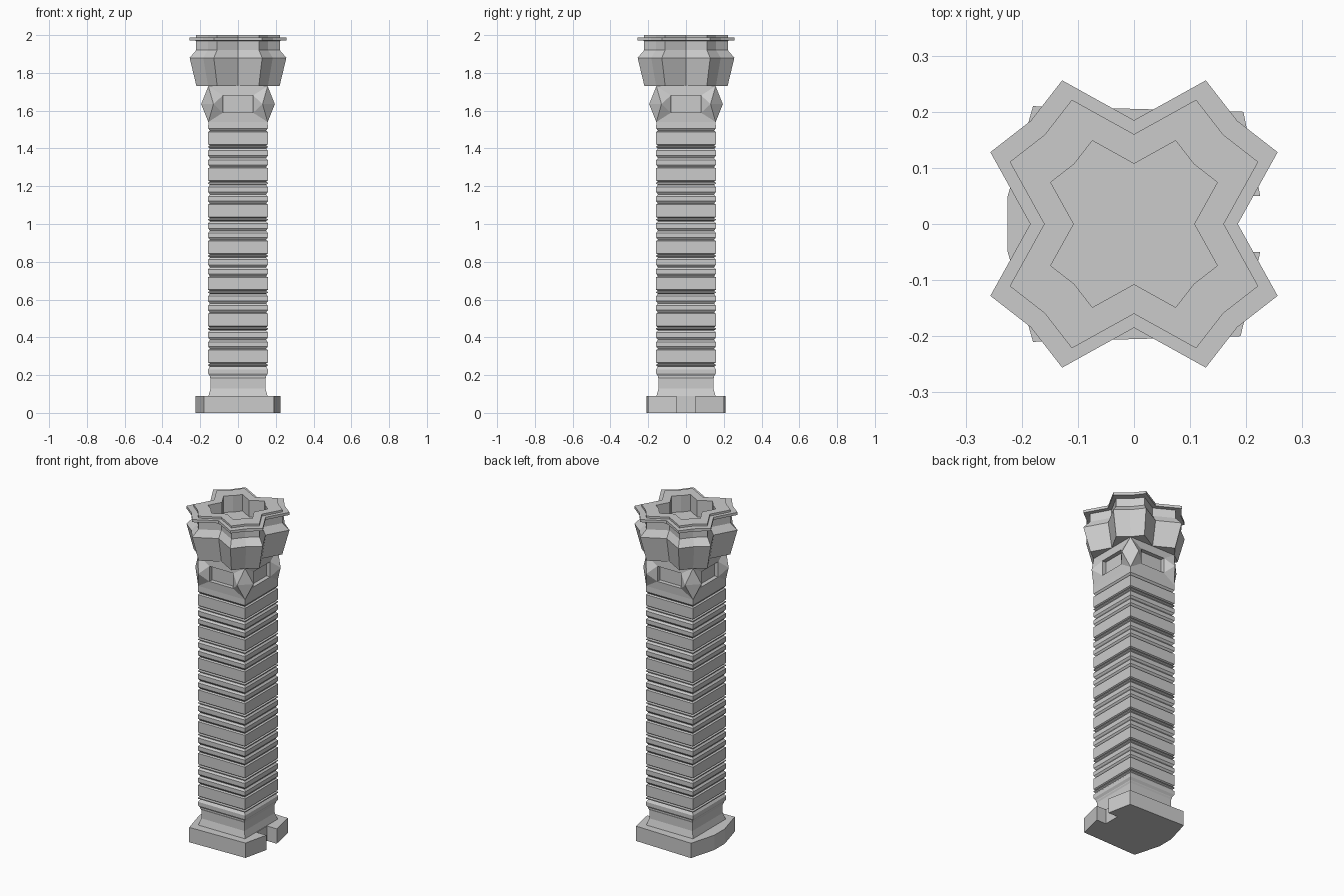
import bpy, bmesh
from mathutils import Vector, Matrix
from math import pi

cube = bpy.data.objects.get("Cube")
if cube:
    bpy.data.objects.remove(cube)


def finish(name, bm):
    bmesh.ops.remove_doubles(bm, verts=bm.verts, dist=0.0005)
    bmesh.ops.recalc_face_normals(bm, faces=bm.faces)
    mesh = bpy.data.meshes.new(name)
    bm.to_mesh(mesh)
    bm.free()
    obj = bpy.data.objects.new(name, mesh)
    bpy.context.collection.objects.link(obj)
    return obj


def loft(name, outline, profile):
    """Stack scaled copies of an outline; profile holds (scale, height)."""
    bm = bmesh.new()
    rings = [[bm.verts.new((x * s, y * s, z)) for x, y in outline] for s, z in profile]
    n = len(outline)
    for low, high in zip(rings, rings[1:]):
        for i in range(n):
            j = (i + 1) % n
            bm.faces.new((low[i], low[j], high[j], high[i]))
    bm.faces.new(rings[0][::-1])
    bm.faces.new(rings[-1])
    return finish(name, bm)


# Base slab: bowed on one side, notched on the other
plinth = [(-0.18, -0.21), (0.19, -0.2), (0.225, -0.05), (0.16, -0.05),
          (0.16, 0.05), (0.225, 0.05), (0.195, 0.2), (-0.18, 0.21),
          (-0.225, 0.05), (-0.225, -0.05)]
loft("base_slab", plinth, [(1, 0), (1, 0.09)])

# Ribbed square shaft on a flared foot
square = [(-1, -1), (1, -1), (1, 1), (-1, 1)]
GROOVE, FULL = 0.149, 0.158
shaft = [(0.158, 0.085), (0.145, 0.13), (0.145, 0.18), (GROOVE, 0.19)]


def band(z, height, bevel):
    shaft.extend([(GROOVE, z), (FULL, z + bevel),
                  (FULL, z + height - bevel), (GROOVE, z + height - 0.001)])
    return z + height


z = band(0.195, 0.05, 0.014)
z = band(z, 0.016, 0.005)
for _ in range(6):
    z = band(z, 0.078, 0.006)
    z = band(z, 0.048, 0.012)
    z = band(z, 0.051, 0.012)
    z = band(z, 0.0155, 0.005)
z = band(z, 0.078, 0.006)
shaft += [(GROOVE, z), (FULL, z + 0.012), (0.157, 1.54)]
loft("ribbed_shaft", square, shaft)

# Collar: recessed panel on each side, faceted diamond on each corner
bm = bmesh.new()
TOP, MID, BOTTOM, HALF = 1.73, 1.635, 1.54, 0.157
for turn in range(4):
    rot = Matrix.Rotation(turn * pi / 2, 3, 'Z')

    def face(*points):
        bm.faces.new([bm.verts.new(rot @ Vector(p)) for p in points])

    def panel(depth):
        return [(sx * 0.08, -depth, MID + sz * 0.046) for sx, sz in square]

    front, back = panel(0.16), panel(0.135)
    tl, tr = (-HALF, -HALF, TOP), (HALF, -HALF, TOP)
    bl, br = (-HALF, -HALF, BOTTOM), (HALF, -HALF, BOTTOM)
    pl, pr = (-0.13, -0.195, MID), (0.13, -0.195, MID)
    corner = (0.195, -0.13, MID)
    face(tl, front[3], front[2], tr)
    face(bl, br, front[1], front[0])
    face(tl, pl, front[3])
    face(pl, front[0], front[3])
    face(pl, bl, front[0])
    face(tr, front[2], pr)
    face(pr, front[2], front[1])
    face(pr, front[1], br)
    face(tr, pr, corner)
    face(br, corner, pr)
    for i in range(4):
        j = (i + 1) % 4
        face(front[i], front[j], back[j], back[i])
    face(*back)
finish("collar", bm)

# Star-shaped capital with lip and sunken top
star = []
for turn in range(4):
    rot = Matrix.Rotation(turn * pi / 2, 2)
    for p in ((0, -0.185), (0.128, -0.256), (0.184, -0.184), (0.256, -0.128)):
        star.append(tuple(rot @ Vector(p)))
loft("star_capital", star, [
    (0.86, 1.73), (1, 1.88), (0.865, 1.92), (0.865, 1.97), (1, 1.972),
    (1, 1.988), (0.865, 1.988), (0.865, 2), (0.58, 2), (0.58, 1.9)])
